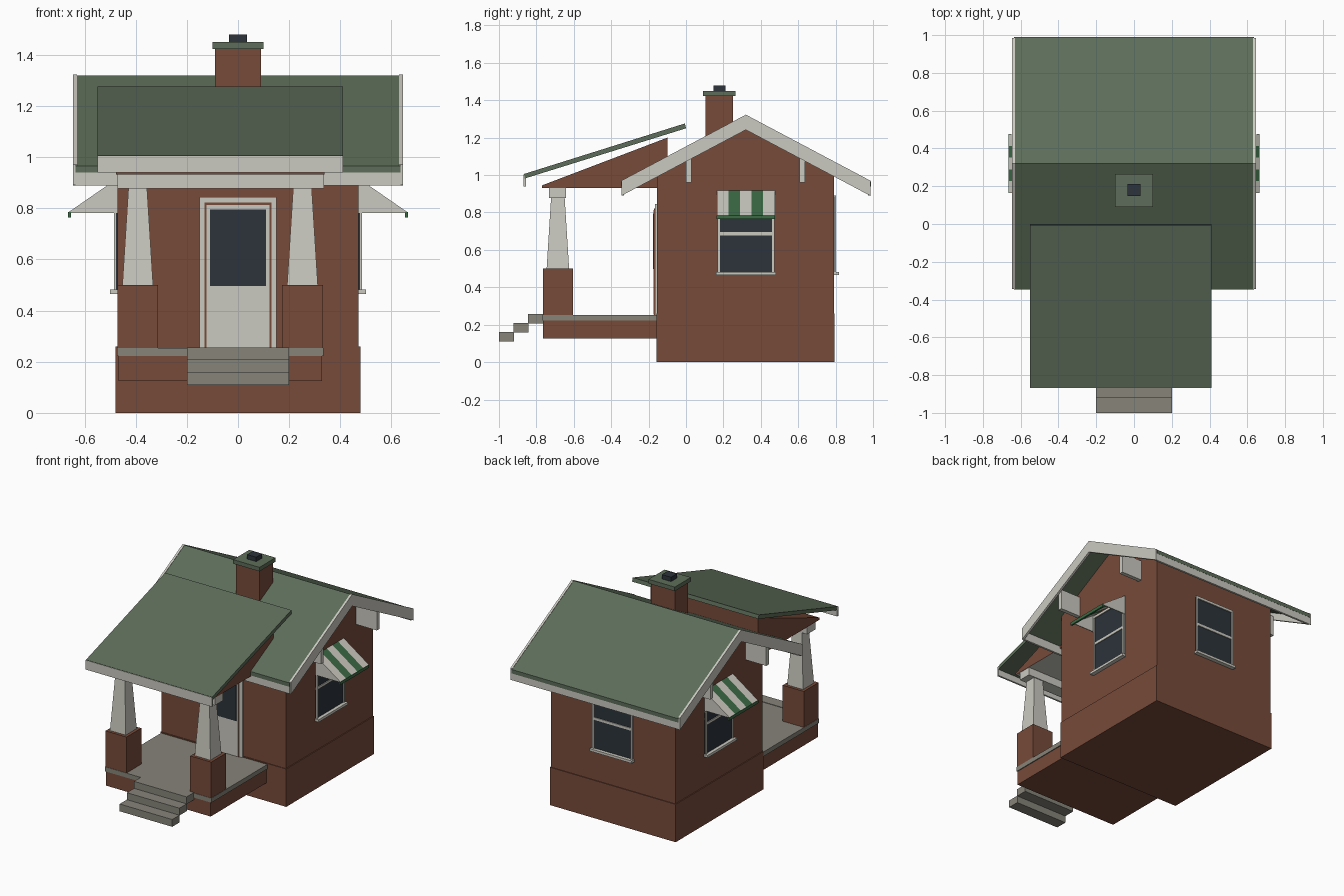
import bpy
import bmesh
from mathutils import Vector

cube = bpy.data.objects.get("Cube")
if cube:
    bpy.data.objects.remove(cube, do_unlink=True)


def material(name, r, g, b):
    m = bpy.data.materials.new(name)
    m.use_nodes = True
    m.diffuse_color = (r, g, b, 1)
    m.node_tree.nodes["Principled BSDF"].inputs["Base Color"].default_value = (r, g, b, 1)
    return m


BRICK = material("brick", 0.185, 0.07, 0.042)
ROOF = material("roof_green", 0.11, 0.152, 0.1)
CREAM = material("cream_trim", 0.6, 0.59, 0.53)
STONE = material("grey_stone", 0.24, 0.23, 0.19)
GLASS = material("dark_glass", 0.025, 0.033, 0.042)
STRIPE = material("awning_green", 0.045, 0.145, 0.06)


def loft(name, lower, upper, *mats):
    """Closed solid between two matching outlines."""
    bm = bmesh.new()
    a = [bm.verts.new(p) for p in lower]
    b = [bm.verts.new(p) for p in upper]
    bm.faces.new(a)
    bm.faces.new(b)
    for i in range(len(a)):
        j = (i + 1) % len(a)
        bm.faces.new((a[i], a[j], b[j], b[i]))
    bmesh.ops.recalc_face_normals(bm, faces=bm.faces)
    mesh = bpy.data.meshes.new(name)
    bm.to_mesh(mesh)
    bm.free()
    for m in mats:
        mesh.materials.append(m)
    ob = bpy.data.objects.new(name, mesh)
    bpy.context.scene.collection.objects.link(ob)
    return ob


def prism_x(name, profile, x0, x1, *mats):
    return loft(name, [(x0, y, z) for y, z in profile], [(x1, y, z) for y, z in profile], *mats)


def prism_y(name, profile, y0, y1, *mats):
    return loft(name, [(x, y0, z) for x, z in profile], [(x, y1, z) for x, z in profile], *mats)


def box(name, x0, x1, y0, y1, z0, z1, mat):
    return prism_x(name, [(y0, z0), (y1, z0), (y1, z1), (y0, z1)], x0, x1, mat)


def square(cx, cy, half, z):
    return [(cx + sx * half, cy + sy * half, z) for sx, sy in ((-1, -1), (1, -1), (1, 1), (-1, 1))]


# House body
RIDGE_Y, RIDGE_Z, PITCH = 0.32, 1.32, 0.53
FRONT, BACK, SIDE = -0.155, 0.79, 0.472


def roof_z(y, drop=0.0):
    return RIDGE_Z - PITCH * abs(y - RIDGE_Y) - drop


def chevron(y0, y1, top, bottom):
    ys = (y0, RIDGE_Y, y1)
    return [(y, roof_z(y, top)) for y in ys] + [(y, roof_z(y, bottom)) for y in reversed(ys)]


box("foundation", -0.478, 0.478, FRONT - 0.004, BACK + 0.005, 0, 0.26, BRICK)
prism_x("gabled_walls", [(FRONT, 0.2), (BACK, 0.2), (BACK, roof_z(BACK, 0.02)),
                         (RIDGE_Y, RIDGE_Z - 0.02), (FRONT, roof_z(FRONT, 0.02))], -SIDE, SIDE, BRICK)

# Main roof with trim
EAVE_F, EAVE_B = -0.348, 0.99
prism_x("main_roof", chevron(EAVE_F, EAVE_B, 0, 0.027), -0.635, 0.635, ROOF)
for s, label in ((1, "left"), (-1, "right")):
    prism_x("bargeboard_" + label, chevron(EAVE_F + 0.004, EAVE_B - 0.004, -0.003, 0.078),
            s * 0.63, s * 0.645, CREAM)
    for y, end in ((0.015, "front"), (0.622, "back")):
        box(f"eave_bracket_{end}_{label}", s * 0.46, s * 0.63, y - 0.014, y + 0.014, 0.96, 1.1, CREAM)
box("front_fascia", -0.635, 0.635, EAVE_F + 0.003, EAVE_F + 0.017, 0.89, 0.952, CREAM)
box("back_fascia", -0.635, 0.635, EAVE_B - 0.017, EAVE_B - 0.003, 0.89, 0.952, CREAM)

# Chimney
box("chimney", -0.09, 0.09, 0.105, 0.25, 1.1, 1.425, BRICK)
box("chimney_cap", -0.1, 0.1, 0.09, 0.265, 1.422, 1.45, ROOF)
box("chimney_flue", -0.035, 0.035, 0.148, 0.212, 1.45, 1.48, GLASS)

# Porch base, deck and steps
PX0, PX1, PY = -0.472, 0.332, -0.765
box("porch_base", PX0 + 0.004, PX1 - 0.004, PY, FRONT, 0.125, 0.225, BRICK)
box("porch_deck", PX0 - 0.002, PX1 + 0.002, PY - 0.002, FRONT, 0.222, 0.253, STONE)
for i in range(3):
    y = -1 + 0.078 * i
    z = 0.11 + 0.048 * i
    box(f"step_{i + 1}", -0.2, 0.2, y, y + 0.08, z, z + 0.05, STONE)

# Porch pedestals and tapered columns
for cx, label in ((PX0 + 0.08, "right"), (PX1 - 0.08, "left")):
    cy = PY + 0.08
    loft("pedestal_" + label, square(cx, cy, 0.08, 0.25), square(cx, cy, 0.08, 0.5), BRICK)
    loft("column_" + label, square(cx, cy, 0.06, 0.5), square(cx, cy, 0.036, 0.885), CREAM)
box("porch_beam", PX0, PX1 + 0.004, -0.732, -0.642, 0.878, 0.935, CREAM)

# Porch gable infill with a cream ceiling
infill = prism_x("porch_roof_infill", [(-0.77, 0.932), (-0.1, 0.932), (-0.1, 1.2), (-0.77, 0.945)],
                 PX0 - 0.005, PX1 + 0.007, BRICK, CREAM)
for f in infill.data.polygons:
    f.material_index = 1 if f.normal.z < -0.9 else 0

# Porch roof
prism_x("porch_roof", [(-0.862, 0.982), (0, 1.25), (-0.006, 1.276), (-0.866, 1.006)], -0.55, 0.41, ROOF)
box("porch_fascia", -0.55, 0.41, -0.868, -0.856, 0.94, 1.004, CREAM)

# Front door
box("door_frame", -0.15, 0.15, FRONT - 0.012, FRONT + 0.01, 0.253, 0.845, CREAM)
box("door_reveal", -0.13, 0.13, FRONT - 0.016, FRONT, 0.253, 0.822, BRICK)
box("door", -0.123, 0.123, FRONT - 0.019, FRONT, 0.255, 0.813, CREAM)
box("door_glass", -0.11, 0.11, FRONT - 0.022, FRONT, 0.497, 0.795, GLASS)


# Windows on the two side walls and the back wall
def window(label, wall, centre):
    def part(name, u0, u1, z0, z1, depth, mat):
        u0, u1 = centre + u0, centre + u1
        if wall == "back":
            box(f"{label}_{name}", u0, u1, BACK - 0.01, BACK + depth, z0, z1, mat)
        else:
            box(f"{label}_{name}", wall * (SIDE - 0.01), wall * (SIDE + depth), u0, u1, z0, z1, mat)

    w = 0.152
    part("glass", -w, w, 0.48, 0.885, 0.005, GLASS)
    for u in (-w, w - 0.013):
        part("jamb", u, u + 0.013, 0.48, 0.89, 0.012, CREAM)
    part("head", -w, w, 0.875, 0.892, 0.012, CREAM)
    part("meeting_rail", -w, w, 0.678, 0.695, 0.01, CREAM)
    part("sill", -w - 0.008, w + 0.008, 0.465, 0.482, 0.028, CREAM)


window("back_window", "back", 0)
AY0, AY1 = 0.165, 0.475
for s, label in ((1, "left"), (-1, "right")):
    window(label + "_window", s, RIDGE_Y)

    # Striped awning: sloped sheet, side cheeks and front edge
    sheet = [(s * 0.47, 0.918), (s * 0.662, 0.785), (s * 0.655, 0.78), (s * 0.47, 0.908)]
    cheek = [(s * 0.47, 0.91), (s * 0.657, 0.781), (s * 0.47, 0.781)]
    width = (AY1 - AY0) / 5
    for i in range(5):
        prism_y(f"awning_stripe_{label}_{i + 1}", sheet, AY0 + i * width, AY0 + (i + 1) * width,
                STRIPE if i % 2 else CREAM)
    for y in (AY0, AY1 - 0.006):
        prism_y("awning_cheek_" + label, cheek, y, y + 0.006, CREAM)
    box("awning_edge_" + label, s * 0.652, s * 0.664, AY0 - 0.002, AY1 + 0.002, 0.764, 0.785, STRIPE)
